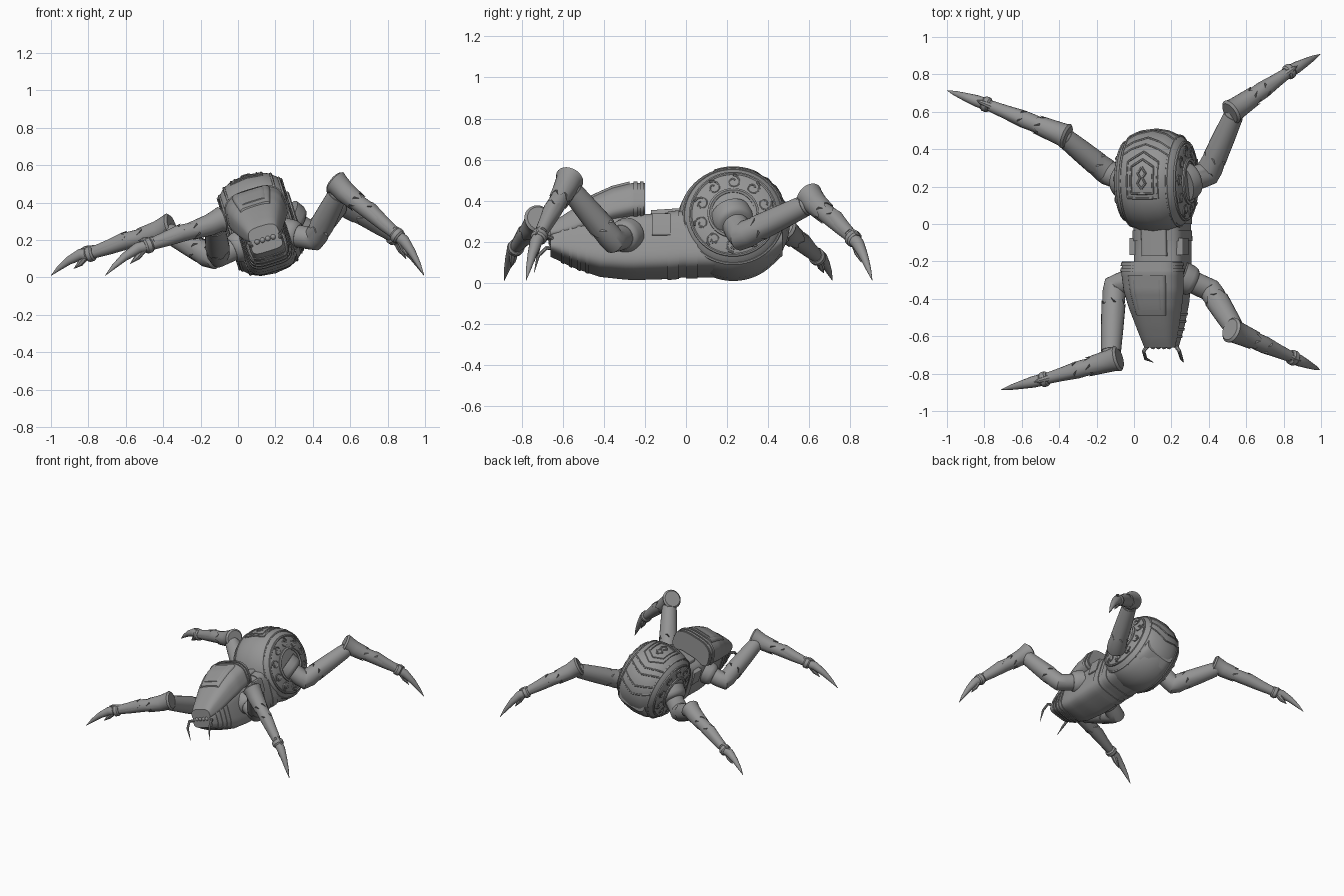
import bpy, bmesh, math
from mathutils import Vector, Matrix

if "Cube" in bpy.data.objects:
    bpy.data.objects.remove(bpy.data.objects["Cube"], do_unlink=True)

grey = bpy.data.materials.new("plain grey")
grey.use_nodes = True
grey.diffuse_color = (0.3, 0.3, 0.3, 1)
grey.node_tree.nodes["Principled BSDF"].inputs["Base Color"].default_value = (0.3, 0.3, 0.3, 1)

# The body is rolled to one side
BODY = Matrix.Translation((0.12, 0, 0.285)) @ Matrix.Rotation(-0.3, 4, 'Y')
WORLD = Matrix.Identity(4)


def finish(name, bm, matrix=WORLD, angle=35):
    bmesh.ops.recalc_face_normals(bm, faces=bm.faces)
    mesh = bpy.data.meshes.new(name)
    bm.to_mesh(mesh)
    bm.free()
    mesh.transform(matrix)
    mesh.materials.append(grey)
    ob = bpy.data.objects.new(name, mesh)
    bpy.context.collection.objects.link(ob)
    bpy.ops.object.select_all(action='DESELECT')
    ob.select_set(True)
    bpy.context.view_layer.objects.active = ob
    bpy.ops.object.shade_smooth_by_angle(angle=math.radians(angle))


def loft(name, rings, matrix=WORLD, closed=False):
    bm = bmesh.new()
    rows = [[bm.verts.new(p) for p in r] for r in rings]
    n = len(rows[0])
    for k in range(len(rows) if closed else len(rows) - 1):
        a, b = rows[k], rows[(k + 1) % len(rows)]
        for i in range(n):
            bm.faces.new((a[i], a[(i + 1) % n], b[(i + 1) % n], b[i]))
    if not closed:
        bm.faces.new(rows[0])
        bm.faces.new(rows[-1])
    finish(name, bm, matrix)


def tube(name, pts, radii, n=16, matrix=WORLD, teeth=0.0):
    """Sweep circles along a path; teeth makes the last ring zigzag."""
    pts = [Vector(p) for p in pts]
    rings, q, old = [], None, None
    for k, p in enumerate(pts):
        d = (pts[min(k + 1, len(pts) - 1)] - pts[max(k - 1, 0)]).normalized()
        q = d.to_track_quat('Z', 'Y') if q is None else old.rotation_difference(d) @ q
        old = d
        ring = []
        for i in range(n):
            a = 2 * math.pi * i / n
            jag = d * teeth * (1 if i % 4 < 2 else -1) if k == len(pts) - 1 else Vector()
            ring.append(p + q @ Vector((math.cos(a), math.sin(a), 0)) * radii[k] + jag)
        rings.append(ring)
    loft(name, rings, matrix)


def section(y, w, zb, zt, power=0.55, taper=0.0, x0=0.0, n=40):
    ring = []
    for i in range(n):
        c, s = math.cos(2 * math.pi * i / n), math.sin(2 * math.pi * i / n)
        x = x0 + w * math.copysign(abs(c) ** power, c) * (1 - taper * (s + 1) / 2)
        ring.append((x, y, (zb + zt) / 2 + (zt - zb) / 2 * math.copysign(abs(s) ** power, s)))
    return ring


def blend(table, y):
    """Interpolate a table of stations at y."""
    for a, b in zip(table, table[1:]):
        if a[0] <= y <= b[0]:
            t = (y - a[0]) / (b[0] - a[0])
            return [u + (v - u) * t for u, v in zip(a, b)]
    return table[-1]


def bands(name, table, y0, y1, grow, steps=4, **shape):
    rings = []
    for k in range(steps + 1):
        y, w, zb, zt = blend(table, y0 + (y1 - y0) * k / steps)
        rings.append(section(y, w + grow, zb - grow, zt + grow, **shape))
    loft(name, rings, BODY)


# Hull: keel, waist and chin
HULL = [(-0.66, 0.085, -0.15, -0.07), (-0.55, 0.11, -0.205, 0.0), (-0.42, 0.128, -0.25, 0.03),
        (-0.27, 0.138, -0.265, 0.03), (-0.1, 0.138, -0.26, 0.035), (0.0, 0.138, -0.25, 0.05),
        (0.2, 0.145, -0.25, 0.05), (0.4, 0.135, -0.21, 0.03), (0.47, 0.115, -0.14, 0.0)]
bands("hull", HULL, -0.66, 0.47, 0, 28, power=0.5)
for y in (-0.09, 0.0):
    bands("belly_band", HULL, y, y + 0.055, 0.005, 2, power=0.5)
bands("waist_plate", [(-0.17, 0.07, 0, 0.055), (-0.03, 0.07, 0, 0.065)], -0.17, -0.03, 0, 2, power=0.3)
for side in (-1, 1):
    bands("waist_box", [(-0.165, 0.02, -0.1, 0.01), (-0.075, 0.02, -0.1, 0.01)],
          -0.165, -0.075, 0, 2, power=0.2, x0=side * 0.13)

# Head shell with rear rim and raised panel
SHELL = [(-0.66, 0.095, -0.085, -0.01), (-0.62, 0.108, -0.085, 0.02), (-0.55, 0.13, -0.075, 0.065),
         (-0.45, 0.16, -0.045, 0.125), (-0.36, 0.182, -0.02, 0.165), (-0.26, 0.19, 0.0, 0.19),
         (-0.2, 0.182, 0.01, 0.19)]
bands("head_shell", SHELL, -0.66, -0.2, 0, 24, power=0.6, taper=0.28)
for y in (-0.225, -0.255):
    bands("shell_rim", SHELL, y, y + 0.018, 0.007, 2, power=0.6, taper=0.28)
for name, width, lift, y0, y1 in (("shell_panel", 0.6, 0.008, -0.49, -0.275), ("shell_inset", 0.48, 0.013, -0.46, -0.3)):
    table = [(y, w * width, zb + 0.04, zt + lift) for y, w, zb, zt in SHELL]
    bands(name, table, y0, y1, 0, 8, power=0.25, taper=0.1)

# Face: bead eyes, chin bars and mandibles
for i in range(4):
    bm = bmesh.new()
    bmesh.ops.create_uvsphere(bm, u_segments=12, v_segments=8, radius=0.015)
    bmesh.ops.translate(bm, verts=bm.verts, vec=((i - 1.5) * 0.03, -0.655, -0.085))
    finish("eye_bead", bm, BODY)
for y in (-0.61, -0.57, -0.53, -0.49):
    bands("chin_bar", HULL, y, y + 0.015, 0.004, 1, power=0.5)
for side in (-1, 1):
    tube("mandible", [(side * 0.07, -0.64, -0.1), (side * 0.1, -0.68, -0.09), (side * 0.1, -0.72, -0.13),
                      (side * 0.085, -0.74, -0.22)], (0.013, 0.01, 0.009, 0.001), 8, BODY)

# Abdomen barrel turned around the cross axis
CY = 0.23
BARREL = [(-0.185, 0.1), (-0.175, 0.19), (-0.16, 0.215), (-0.13, 0.243), (-0.08, 0.265), (0, 0.275),
          (0.08, 0.265), (0.13, 0.243), (0.16, 0.215), (0.175, 0.19), (0.185, 0.1)]


def on_barrel(x, a, lift=0.0):
    r = blend(BARREL, x)[1] + lift
    return Vector((x, CY + r * math.sin(a), r * math.cos(a)))


def circle_x(x, r, n=56):
    return [(x, CY + r * math.sin(2 * math.pi * i / n), r * math.cos(2 * math.pi * i / n)) for i in range(n)]


loft("abdomen", [circle_x(x, r) for x, r in BARREL], BODY)


def trim(name, corners, r=0.006):
    pts = []
    for (x0, a0), (x1, a1) in zip(corners, corners[1:]):
        pts += [on_barrel(x0 + (x1 - x0) * t / 6, a0 + (a1 - a0) * t / 6) for t in range(6)]
    pts.append(on_barrel(*corners[-1]))
    tube(name, pts, [r] * len(pts), 6, BODY)


for s in (1, 0.72):
    trim("gable_trim", [(-0.085 * s, -0.35 * s), (0.085 * s, -0.35 * s), (0.085 * s, 0.4 * s),
                        (0, 0.6 * s), (-0.085 * s, 0.4 * s), (-0.085 * s, -0.35 * s)])
for side in (-1, 1):
    trim("spine_ornament", [(0, -0.15), (side * 0.022, -0.05), (side * 0.006, 0.06),
                            (side * 0.022, 0.15), (0, 0.27)])
for a in (0.8, 1.0, 1.35, 1.6):
    trim("rear_chevron", [(-0.13, a - 0.2), (-0.06, a - 0.08), (0, a), (0.06, a - 0.08), (0.13, a - 0.2)])

# Ornamented side discs
for side in (-1, 1):
    for x, r, t in ((0.13, 0.241, 0.008), (0.165, 0.208, 0.008), (0.184, 0.115, 0.012)):
        profile = [(math.cos(k * math.pi / 3) * t, math.sin(k * math.pi / 3) * t) for k in range(6)]
        loft("disc_ring", [circle_x(side * (x + u), r + v) for u, v in profile], BODY, closed=True)
    for i in range(10):
        a = i * math.pi / 5
        c = on_barrel(side * 0.178, a)
        c.x = side * 0.177
        out, along = Vector((0, math.sin(a), math.cos(a))), Vector((0, math.cos(a), -math.sin(a)))
        pts = []
        for k in range(13):
            turn, rad = k * 0.6, 0.036 * (1 - k / 18)
            pts.append(c + (out * math.cos(turn) + along * math.sin(turn)) * rad)
        tube("disc_scroll", pts, [0.006] * 13, 6, BODY)

# Legs: hip, elbow, knee, ankle and claw tip
LEGS = {
    "front_left": [(0.27, -0.29, 0.23), (0.41, -0.355, 0.205), (0.55, -0.58, 0.475), (0.85, -0.715, 0.225), (0.995, -0.78, 0.01)],
    "rear_left": [(0.27, 0.225, 0.31), (0.395, 0.27, 0.225), (0.55, 0.62, 0.395), (0.83, 0.815, 0.215), (0.995, 0.908, 0.01)],
    "rear_right": [(-0.03, 0.23, 0.22), (-0.14, 0.275, 0.11), (-0.40, 0.485, 0.255), (-0.79, 0.64, 0.125), (-1.0, 0.714, 0.01)],
    "front_right": [(0.02, -0.29, 0.17), (-0.105, -0.33, 0.115), (-0.125, -0.73, 0.29), (-0.48, -0.83, 0.17), (-0.71, -0.886, 0.01)],
}
for name, joints in LEGS.items():
    hip, elbow, knee, ankle, tip = [Vector(p) for p in joints]
    up = Vector((0, 0, 1))
    big, collar = (1.1, 1.25) if "rear" in name else (1.0, 1.0)
    thigh, shin = knee - elbow, ankle - knee
    d = shin.normalized()
    # Hip collar and thigh
    axis = (elbow - hip).normalized()
    tube(name + "_collar", [hip - axis * 0.02, hip + axis * 0.03, hip + axis * 0.05, hip + axis * 0.06],
         [0.085 * collar, 0.082 * collar, 0.074 * collar, 0.062 * collar], 28)
    tube(name + "_thigh", [hip, hip.lerp(elbow, 0.75), elbow, elbow + thigh * 0.08, elbow + thigh * 0.3,
                           elbow + thigh * 0.75, knee],
         [0.06 * big, 0.06 * big, 0.062 * big, 0.062 * big, 0.059, 0.052, 0.045], 24)
    tube(name + "_thigh_guard", [elbow + thigh * 0.88, elbow + thigh * 0.55, elbow + thigh * 0.25],
         [0.053, 0.06, 0.065], 24, teeth=0.014)
    # Knee cuff, shin and shin guard
    back = knee - d * 0.04 + up * 0.008
    tube(name + "_knee_cuff", [back - d * 0.012, back, back + d * 0.02, knee + d * 0.03, knee + d * 0.12],
         [0.058, 0.07, 0.062, 0.058, 0.051], 24, teeth=0.016)
    tube(name + "_shin", [knee, knee + shin * 0.3, knee + shin * 0.5 + up * 0.006, knee + shin * 0.75, ankle],
         [0.047, 0.045, 0.046, 0.036, 0.028], 20)
    tube(name + "_shin_guard", [ankle - d * 0.03 + up * 0.006, knee + shin * 0.75 + up * 0.008,
                                knee + shin * 0.5 + up * 0.012], [0.031, 0.036, 0.045], 20, teeth=0.012)
    # Ankle ring, claw and spurs
    tube(name + "_ankle_ring", [ankle - d * 0.022, ankle - d * 0.012, ankle + d * 0.012, ankle + d * 0.022],
         [0.033, 0.041, 0.041, 0.033], 20)
    claw = tip - ankle
    tube(name + "_claw", [ankle, ankle + claw * 0.25 + up * 0.026, ankle + claw * 0.55 + up * 0.028,
                          ankle + claw * 0.8 + up * 0.016, tip], [0.032, 0.031, 0.022, 0.013, 0.001], 14)
    tube(name + "_spur", [ankle + claw * 0.12, ankle + claw * 0.25 - up * 0.02, ankle + claw * 0.42 - up * 0.03],
         [0.022, 0.017, 0.001], 8)
    tube(name + "_ankle_spike", [ankle - d * 0.03 + up * 0.02, ankle + d * 0.03 + up * 0.04, ankle + d * 0.06 + up * 0.045],
         [0.02, 0.013, 0.001], 8)
